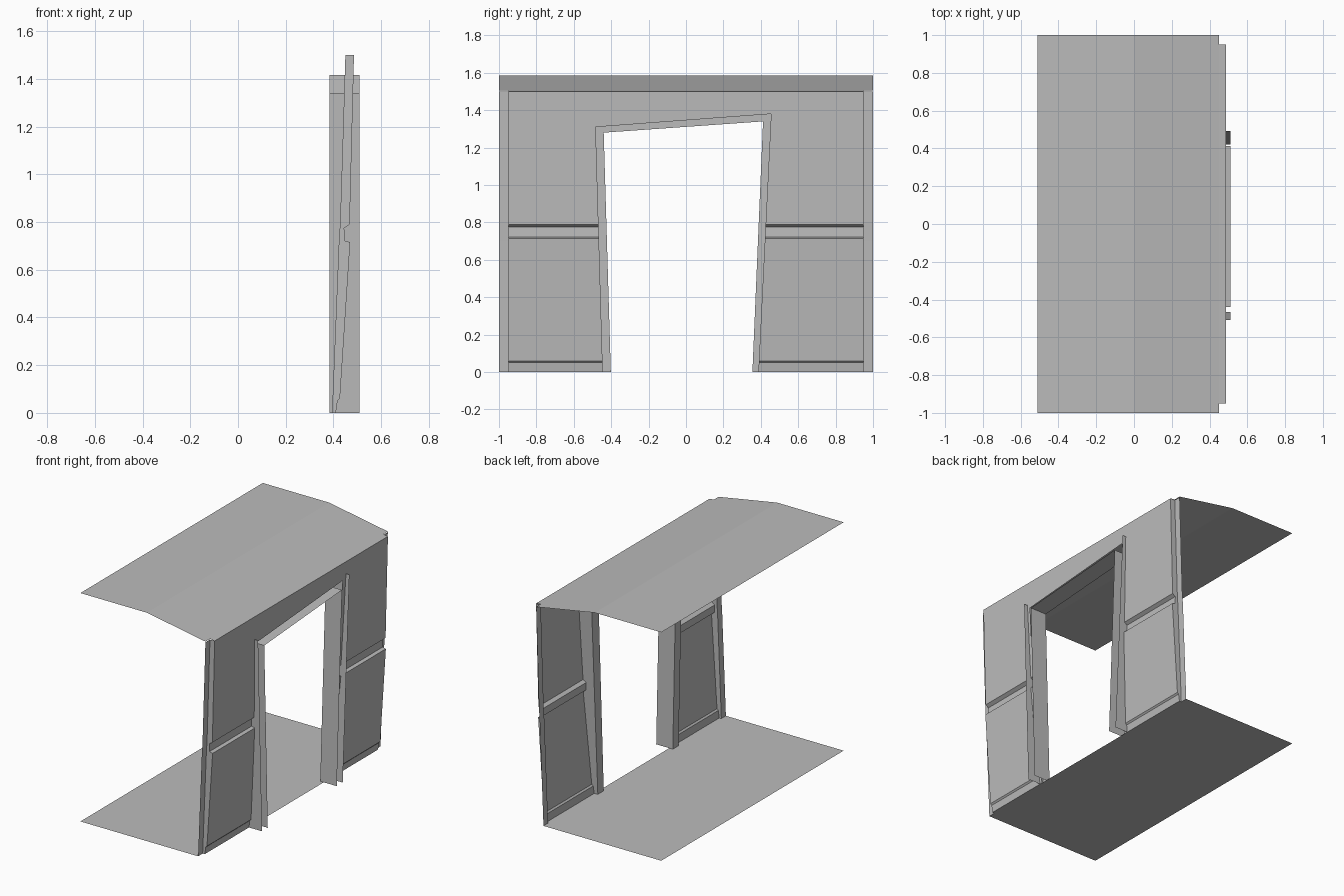
import bpy

old = bpy.data.objects.get("Cube")
if old:
    bpy.data.objects.remove(old)

grey = bpy.data.materials.new("plain grey")
grey.use_nodes = True
grey.diffuse_color = (0.5, 0.5, 0.5, 1)
grey.node_tree.nodes["Principled BSDF"].inputs["Base Color"].default_value = (0.5, 0.5, 0.5, 1)


def sheet(name, polygons):
    """Build one object from a list of polygons."""
    verts, faces = [], []
    for poly in polygons:
        faces.append(range(len(verts), len(verts) + len(poly)))
        verts += poly
    mesh = bpy.data.meshes.new(name)
    mesh.from_pydata(verts, [], [list(f) for f in faces])
    mesh.materials.append(grey)
    obj = bpy.data.objects.new(name, mesh)
    bpy.context.collection.objects.link(obj)
    return obj


def strip(path, y0, y1):
    """Quads that carry an (x, z) path from y0 to y1."""
    return [[(a[0], y0, a[1]), (a[0], y1, a[1]), (b[0], y1, b[1]), (b[0], y0, b[1])]
            for a, b in zip(path, path[1:])]


END, INNER = 1.0, 0.95

# Wall cross-sections as (x, z): projecting panels and recessed end posts
panel = [(0.41, 0), (0.417, 0.05), (0.427, 0.06), (0.47, 0.715), (0.447, 0.722),
         (0.445, 0.775), (0.468, 0.79), (0.486, 1.5)]
post = [(0.394, 0), (0.422, 0.7), (0.428, 0.8), (0.45, 1.5)]

# Doorway outlines as (y, z), going up one side and down the other
inner = [(-0.402, 0), (-0.44, 1.28), (0.412, 1.34), (0.355, 0)]
cut = [(-0.445, 0), (-0.483, 1.31), (0.455, 1.38), (0.387, 0)]
outer = [(-0.465, 0), (-0.508, 1.34), (0.493, 1.415), (0.42, 0)]


def cut_y(side, z):
    (y0, z0), (y1, z1) = (cut[0], cut[1]) if side < 0 else (cut[3], cut[2])
    return y0 + (y1 - y0) * (z - z0) / (z1 - z0)


# Floor and bent roof
sheet("floor", strip([(-0.51, 0), (post[0][0], 0)], -END, END)
      + strip([(post[0][0], 0), (panel[0][0], 0)], -INNER, INNER))
sheet("roof", strip([(-0.51, 1.585), (0, 1.585), (0.45, 1.505)], -END, END)
      + strip([(0.45, 1.505), (0.486, 1.5)], -INNER, INNER))

# Lower wall panels, either side of the door
for side, label in ((-1, "front"), (1, "back")):
    faces = []
    for (xa, za), (xb, zb) in zip(panel[:-2], panel[1:-1]):
        faces.append([(xa, side * INNER, za), (xa, cut_y(side, za), za),
                      (xb, cut_y(side, zb), zb), (xb, side * INNER, zb)][::-side])
    sheet(label + "_lower_wall", faces)
    sheet(label + "_end_post", [f[::-side] for f in strip(post, side * INNER, side * END)])
    sheet(label + "_post_return",
          [[(x, side * INNER, z) for x, z in panel + post[::-1]][::-side]])

# Upper wall, one flat face around the top of the doorway
(xa, za), (xb, zb) = panel[-2:]
outline = [(-INNER, za), (cut_y(-1, za), za), cut[1], cut[2], (cut_y(1, za), za),
           (INNER, za), (INNER, zb), (-INNER, zb)]
sheet("upper_wall", [[(xa + (xb - xa) * (z - za) / (zb - za), y, z) for y, z in outline]])

# Door frame: an open channel with lining, back band and side flanges
BACK, FRONT = 0.383, 0.51


def lining(a, b):
    return [(BACK, *a), (FRONT, *a), (FRONT, *b), (BACK, *b)]


sheet("door_lining", [lining(a, b) for a, b in zip(inner, inner[1:])])
sheet("door_back_band", [[(BACK, *inner[i]), (BACK, *inner[i + 1]),
                          (BACK, *outer[i + 1]), (BACK, *outer[i])] for i in range(3)])
sheet("door_side_flanges", [lining(outer[1], outer[0]), lining(outer[3], outer[2])])
